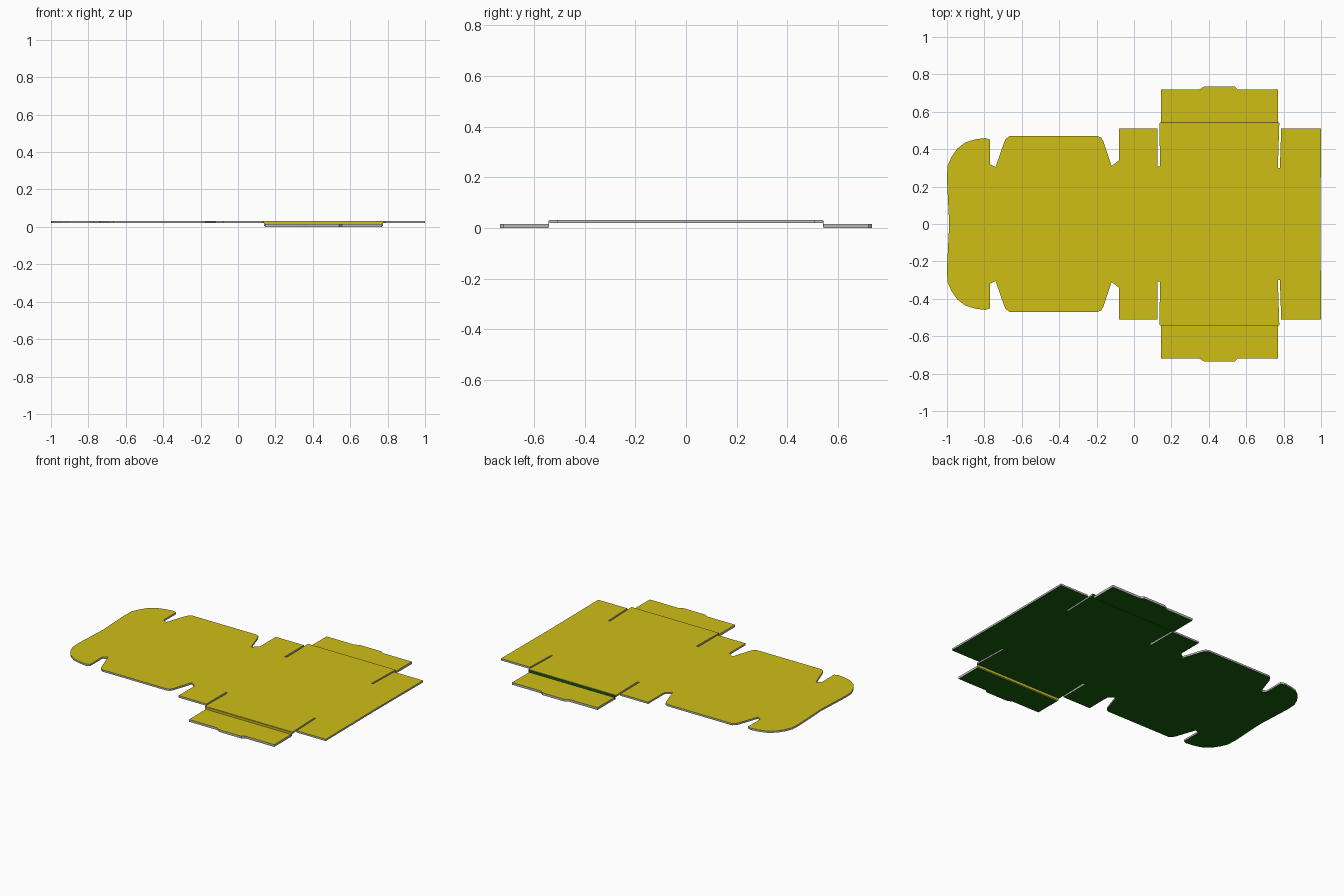
import bpy, bmesh

if "Cube" in bpy.data.objects:
    bpy.data.objects.remove(bpy.data.objects["Cube"])


def material(name, rgb):
    m = bpy.data.materials.new(name)
    m.diffuse_color = (*rgb, 1)
    m.use_nodes = True
    m.node_tree.nodes["Principled BSDF"].inputs["Base Color"].default_value = m.diffuse_color
    return m


yellow = material("yellow_print", (0.62, 0.52, 0.008))
green = material("green_print", (0.008, 0.12, 0.004))
board = material("grey_board", (0.5, 0.5, 0.5))


def sheet(name, pts, z0, z1, mats=(yellow, green, board)):
    """Extrude an outline into a board: printed top, printed underside, bare cut edge."""
    bm = bmesh.new()
    face = bm.faces.new([bm.verts.new((x, y, z0)) for x, y in pts])
    ext = bmesh.ops.extrude_face_region(bm, geom=[face], use_keep_orig=True)
    for v in ext["geom"]:
        if isinstance(v, bmesh.types.BMVert):
            v.co.z = z1
    bmesh.ops.recalc_face_normals(bm, faces=bm.faces)
    for f in bm.faces:
        f.material_index = 0 if f.normal.z > 0.5 else 1 if f.normal.z < -0.5 else 2
    me = bpy.data.meshes.new(name)
    bm.to_mesh(me)
    bm.free()
    for m in mats:
        me.materials.append(m)
    ob = bpy.data.objects.new(name, me)
    bpy.context.collection.objects.link(ob)
    return ob


# Main blank: half outline from the right edge round to the left, mirrored in y
half = [
    (1.0, 0.51), (0.787, 0.51), (0.78, 0.30), (0.769, 0.30),         # right end flap
    (0.777, 0.54), (0.135, 0.54), (0.14, 0.31), (0.125, 0.305),      # side panel
    (0.125, 0.51), (-0.08, 0.51), (-0.08, 0.34), (-0.12, 0.31),      # corner tab
    (-0.165, 0.445), (-0.175, 0.462), (-0.195, 0.47),                # lid wing
    (-0.665, 0.47), (-0.685, 0.455), (-0.695, 0.435), (-0.74, 0.305),
    (-0.77, 0.32), (-0.77, 0.45), (-0.795, 0.46), (-0.85, 0.452),    # rounded ear
    (-0.90, 0.437), (-0.945, 0.403), (-0.975, 0.36), (-0.997, 0.31),
    (-1.0, 0.24),
]
outline = [(0.997, 0)] + half + [(-0.988, 0)] + [(x, -y) for x, y in reversed(half)]
sheet("box_blank", outline, 0.02, 0.032)

# Fold strips and lower tuck flaps on both sides
for side, s, col in (("front", -1, yellow), ("back", 1, green)):
    strip = [(0.14, 0.54), (0.774, 0.54), (0.774, 0.543), (0.14, 0.543)]
    sheet(side + "_fold_strip", [(x, s * y) for x, y in strip], 0.004, 0.029, (col,) * 3)
    flap = [(0.145, 0.543), (0.77, 0.543), (0.77, 0.72), (0.555, 0.72),
            (0.54, 0.735), (0.375, 0.735), (0.35, 0.72), (0.145, 0.72)]
    sheet(side + "_tuck_flap", [(x, s * y) for x, y in flap], 0.0, 0.015)
